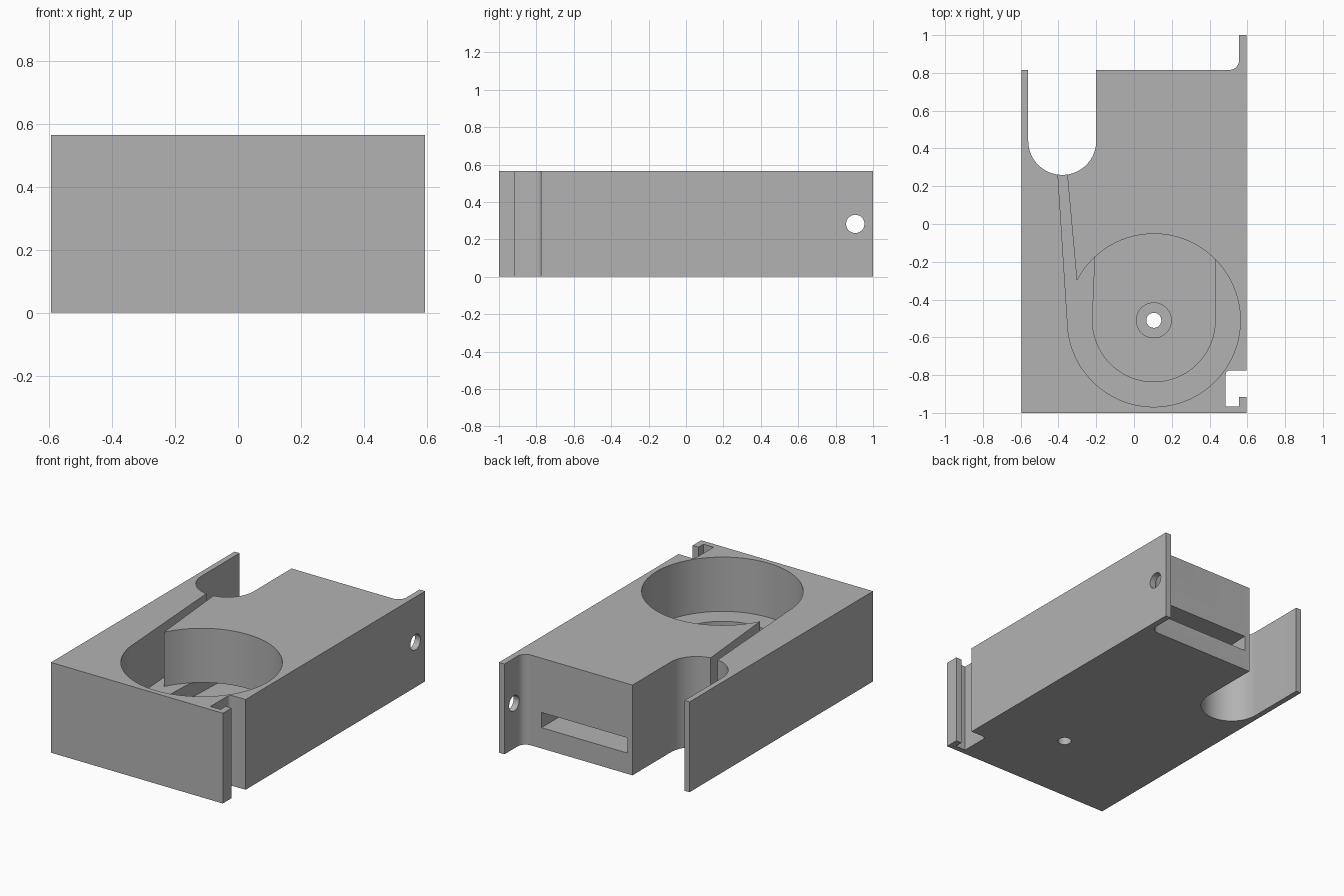
import bpy, bmesh
from math import cos, sin, radians
from mathutils import Matrix

cube = bpy.data.objects.get("Cube")
if cube:
    bpy.data.objects.remove(cube, do_unlink=True)

grey = bpy.data.materials.new("mid_grey")
grey.use_nodes = True
COLOUR = (0.45, 0.45, 0.45, 1)
grey.diffuse_color = COLOUR
grey.node_tree.nodes["Principled BSDF"].inputs["Base Color"].default_value = COLOUR

HEIGHT = 0.565
FLOOR = 0.225        # round pocket floor
SLOT_FLOOR = 0.13    # lower slot floor
CX, CY = 0.105, -0.51


def arc(cx, cy, r, a0, a1, n):
    """Points along an arc, angles in degrees."""
    steps = [radians(a0 + (a1 - a0) * i / n) for i in range(n + 1)]
    return [(cx + r * cos(a), cy + r * sin(a)) for a in steps]


def prism(name, points, z0, z1):
    """Upright solid with the given outline."""
    bm = bmesh.new()
    base = bm.faces.new([bm.verts.new((x, y, z0)) for x, y in points])
    ext = bmesh.ops.extrude_face_region(bm, geom=[base])
    top = [v for v in ext["geom"] if isinstance(v, bmesh.types.BMVert)]
    bmesh.ops.translate(bm, verts=top, vec=(0, 0, z1 - z0))
    bmesh.ops.recalc_face_normals(bm, faces=bm.faces)
    mesh = bpy.data.meshes.new(name)
    bm.to_mesh(mesh)
    bm.free()
    mesh.materials.append(grey)
    obj = bpy.data.objects.new(name, mesh)
    bpy.context.collection.objects.link(obj)
    return obj


def combine(target, tool, operation="DIFFERENCE"):
    """Apply a boolean and remove the tool."""
    bpy.ops.object.select_all(action="DESELECT")
    bpy.context.view_layer.objects.active = target
    target.select_set(True)
    mod = target.modifiers.new("cut", "BOOLEAN")
    mod.operation = operation
    mod.solver = "EXACT"
    mod.object = tool
    bpy.ops.object.modifier_apply(modifier=mod.name)
    bpy.data.objects.remove(tool, do_unlink=True)


# Outer block: front latch notch, hinge tab, rounded rear bay, thin side wall
outline = [(-0.595, -1), (0.595, -1), (0.595, -0.915), (0.555, -0.915),
           (0.555, -0.965), (0.485, -0.965)]
outline += arc(0.51, -0.8, 0.025, 180, 90, 6)
outline += [(0.595, -0.775), (0.595, 1), (0.557, 1)]
outline += arc(0.502, 0.87, 0.055, 0, -90, 10)
outline += [(-0.2, 0.815)]
outline += arc(-0.38, 0.44, 0.18, 0, -180, 32)
outline += [(-0.56, 0.815), (-0.595, 0.815)]
body = prism("housing_block", outline, 0, HEIGHT)

# Round pocket with its narrow tangent channel
pocket = arc(CX, CY, 0.458, 152.9, -180, 72) + [(-0.405, 0.3), (-0.357, 0.3)]
combine(body, prism("pocket_cutter", pocket, FLOOR, HEIGHT + 0.1))

# Low slot running from under the pocket out through the back
slot = arc(CX, CY, 0.325, 180, 360, 40) + [(0.43, 0.9), (-0.162, 0.9)]
combine(body, prism("slot_cutter", slot, SLOT_FLOOR, FLOOR + 0.0002))

# Low centre boss with a through hole
boss = arc(CX, CY, 0.095, 0, 350, 35)
combine(body, prism("boss", boss, SLOT_FLOOR - 0.03, SLOT_FLOOR + 0.03), "UNION")
shaft = arc(CX, CY, 0.04, 0, 345, 23)
combine(body, prism("shaft_cutter", shaft, -0.1, FLOOR))

# Hinge hole across the rear tab
hinge = prism("hinge_cutter", arc(0, 0, 0.049, 0, 350, 35), 0.45, 0.7)
hinge.data.transform(Matrix.Translation((0, 0.905, HEIGHT / 2))
                     @ Matrix.Rotation(radians(90), 4, "Y"))
combine(body, hinge)

bpy.ops.object.select_all(action="DESELECT")
body.select_set(True)
bpy.context.view_layer.objects.active = body
bpy.ops.object.shade_smooth_by_angle(angle=radians(30))
